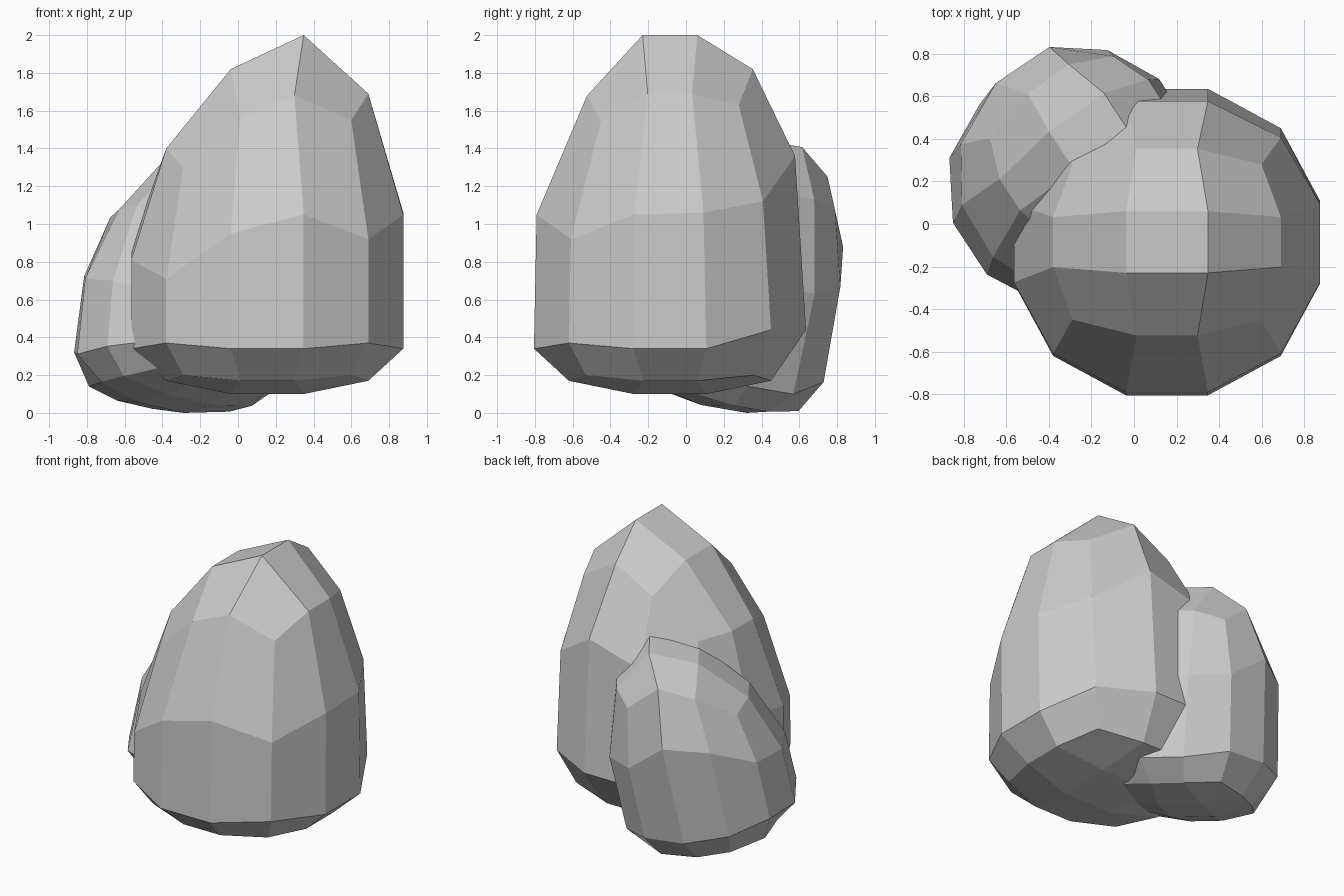
import bpy
import bmesh
import math
from mathutils import Matrix, Vector

# Remove the default cube
default_cube = bpy.data.objects.get("Cube")
if default_cube:
    bpy.data.objects.remove(default_cube, do_unlink=True)

# Stone material
stone = bpy.data.materials.new("stone_grey")
stone.use_nodes = True
grey = (0.6, 0.6, 0.6, 1.0)
stone.diffuse_color = grey
stone.node_tree.nodes["Principled BSDF"].inputs["Base Color"].default_value = grey

# Heights of the crown and the shoulder ring: rows front to back, columns left to right
CROWN = [(1.30, 1.56, 1.68, 1.55),
         (1.40, 1.82, 2.00, 1.69),
         (1.40, 1.82, 2.00, 1.69),
         (1.40, 1.66, 1.82, 1.63)]
SHOULDER = [(0.71, 0.95, 1.05, 0.92),
            (0.81, 0.95, 1.05, 1.05),
            (0.88, 1.25, 1.36, 1.06),
            (0.98, 1.25, 1.36, 1.12)]
CENTRE = Vector((0.155, -0.085, 0.1))
RADIUS = 0.77


def shape_point(co):
    """Move one point of a gridded cube onto the boulder surface."""
    col, row, level = (round((c + 1) * 1.5) for c in co)
    ball = Vector([math.tan(c * math.pi / 4) for c in co]).normalized()
    on_border = (col in (0, 3)) + (row in (0, 3))
    squeeze = 1.0
    if level == 3:
        z = CROWN[row][col]
        squeeze = 0.82 if on_border else 0.75
    elif level == 2:
        z = SHOULDER[row][col]
        squeeze = 0.92 if row >= 2 else 0.98
    elif level == 1:
        z = 0.44 if row == 3 else 0.34
        if on_border == 2 and row == 0:
            z = 0.37
    else:
        z = (0.1, 0.17, 0.2)[on_border]
    return Vector((CENTRE.x + RADIUS * ball.x,
                   CENTRE.y + RADIUS * ball.y * squeeze, z))


def build_boulder(name, matrix=Matrix.Identity(4), on_floor=False):
    bm = bmesh.new()
    bmesh.ops.create_cube(bm, size=2)
    bmesh.ops.subdivide_edges(bm, edges=bm.edges[:], cuts=2, use_grid_fill=True)
    for v in bm.verts:
        v.co = matrix @ shape_point(v.co)
    if on_floor:
        drop = min(v.co.z for v in bm.verts)
        bmesh.ops.translate(bm, verts=bm.verts[:], vec=(0, 0, -drop))
    bmesh.ops.recalc_face_normals(bm, faces=bm.faces[:])
    mesh = bpy.data.meshes.new(name)
    bm.to_mesh(mesh)
    bm.free()
    mesh.materials.append(stone)
    obj = bpy.data.objects.new(name, mesh)
    bpy.context.collection.objects.link(obj)
    return obj


# Tall boulder
build_boulder("large_boulder")

# Smaller copy, turned and leaning outwards behind it
lean = (Matrix.Rotation(math.radians(-13), 4, "X")
        @ Matrix.Rotation(math.radians(5), 4, "Y")
        @ Matrix.Rotation(math.radians(33), 4, "Z"))
placement = (Matrix.Translation((-0.33, 0.125, 0)) @ lean
             @ Matrix.Scale(0.76, 4) @ Matrix.Translation(-CENTRE))
build_boulder("small_boulder", placement, on_floor=True)
